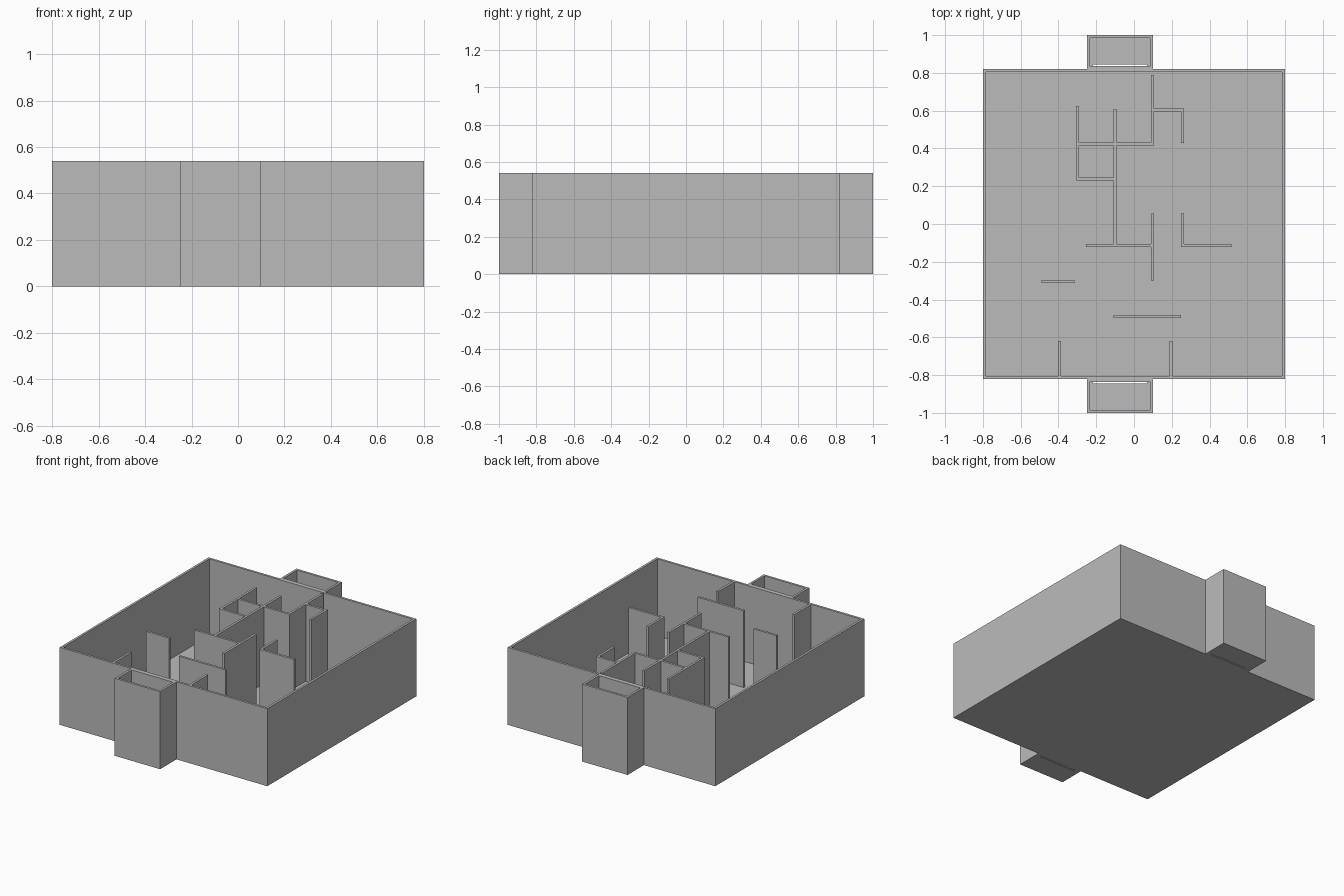
import bpy
import bmesh

cube = bpy.data.objects.get("Cube")
if cube:
    bpy.data.objects.remove(cube, do_unlink=True)

H = 0.54         # wall height
T = 0.016        # wall thickness
FLOOR = 0.005    # floor thickness
W, D = 0.80, 0.82          # half width and half depth of the main building
BAY_L, BAY_R = -0.25, 0.10   # sides of the two bays

plaster = bpy.data.materials.new("plain grey")
plaster.use_nodes = True
grey = (0.5, 0.5, 0.5, 1)
plaster.diffuse_color = grey
plaster.node_tree.nodes["Principled BSDF"].inputs["Base Color"].default_value = grey


def make_object(name, boxes):
    """One object from boxes given as (x0, x1, y0, y1, z0, z1)."""
    bm = bmesh.new()
    for x0, x1, y0, y1, z0, z1 in boxes:
        for v in bmesh.ops.create_cube(bm, size=1)["verts"]:
            v.co.x = x1 if v.co.x > 0 else x0
            v.co.y = y1 if v.co.y > 0 else y0
            v.co.z = z1 if v.co.z > 0 else z0
    mesh = bpy.data.meshes.new(name)
    bm.to_mesh(mesh)
    bm.free()
    mesh.materials.append(plaster)
    ob = bpy.data.objects.new(name, mesh)
    bpy.context.collection.objects.link(ob)
    return ob


def across(y, x0, x1):
    return (x0, x1, y - T / 2, y + T / 2, 0, H)


def along(x, y0, y1):
    return (x - T / 2, x + T / 2, y0, y1, 0, H)


# Floor slab and outer walls
make_object("floor", [(-W + T, W - T, -D + T, D - T, 0, FLOOR)])
make_object("outer_walls", [
    across(-D + T / 2, -W, W), across(D - T / 2, -W, W),
    along(-W + T / 2, -D + T, D - T), along(W - T / 2, -D + T, D - T)])

# Open-topped bays at the front and back, with a slot in the floor by the wall
for name, s in (("front_bay", -1), ("back_bay", 1)):
    def span(a, b):
        return tuple(sorted((s * a, s * b)))

    inner = D + T
    slot = inner + 0.008
    l, r = BAY_L + T, BAY_R - T
    make_object(name + "_walls", [
        across(s * (1 - T / 2), BAY_L, BAY_R),
        across(s * (D + T / 2), l, r),
        along(BAY_L + T / 2, *span(D, 1 - T)),
        along(BAY_R - T / 2, *span(D, 1 - T))])
    make_object(name + "_floor", [
        (l, r, *span(slot, 1 - T), 0, FLOOR),
        (l, l + T, *span(inner, slot), 0, FLOOR),
        (r - T, r, *span(inner, slot), 0, FLOOR)])

# Room partitions: column lines and row lines
A, B, C, E = -0.298, -0.10, 0.098, 0.257
h = T / 2
make_object("back_room_walls", [
    along(A, 0.23, 0.625),
    along(B, -0.105, 0.61),
    along(C, 0.415, 0.79),
    across(0.423, A + h, B - h),
    across(0.423, B + h, C - h),
    across(0.238, A + h, B - h)])
make_object("back_corner_wall", [
    across(0.603, C + h, E + h),
    along(E, 0.43, 0.603 - h)])
make_object("centre_walls", [
    across(-0.113, -0.253, C - h),
    along(C, -0.30, 0.055)])
make_object("side_corner_wall", [
    across(-0.113, E + h, 0.515),
    along(E, -0.121, 0.055)])
make_object("left_screen_wall", [across(-0.304, -0.49, -0.314)])
make_object("front_screen_wall", [across(-0.489, -0.108, 0.25)])
for name, x in (("front_stub_wall_right", -0.394), ("front_stub_wall_left", 0.196)):
    make_object(name, [along(x, -D + T, -0.62)])
